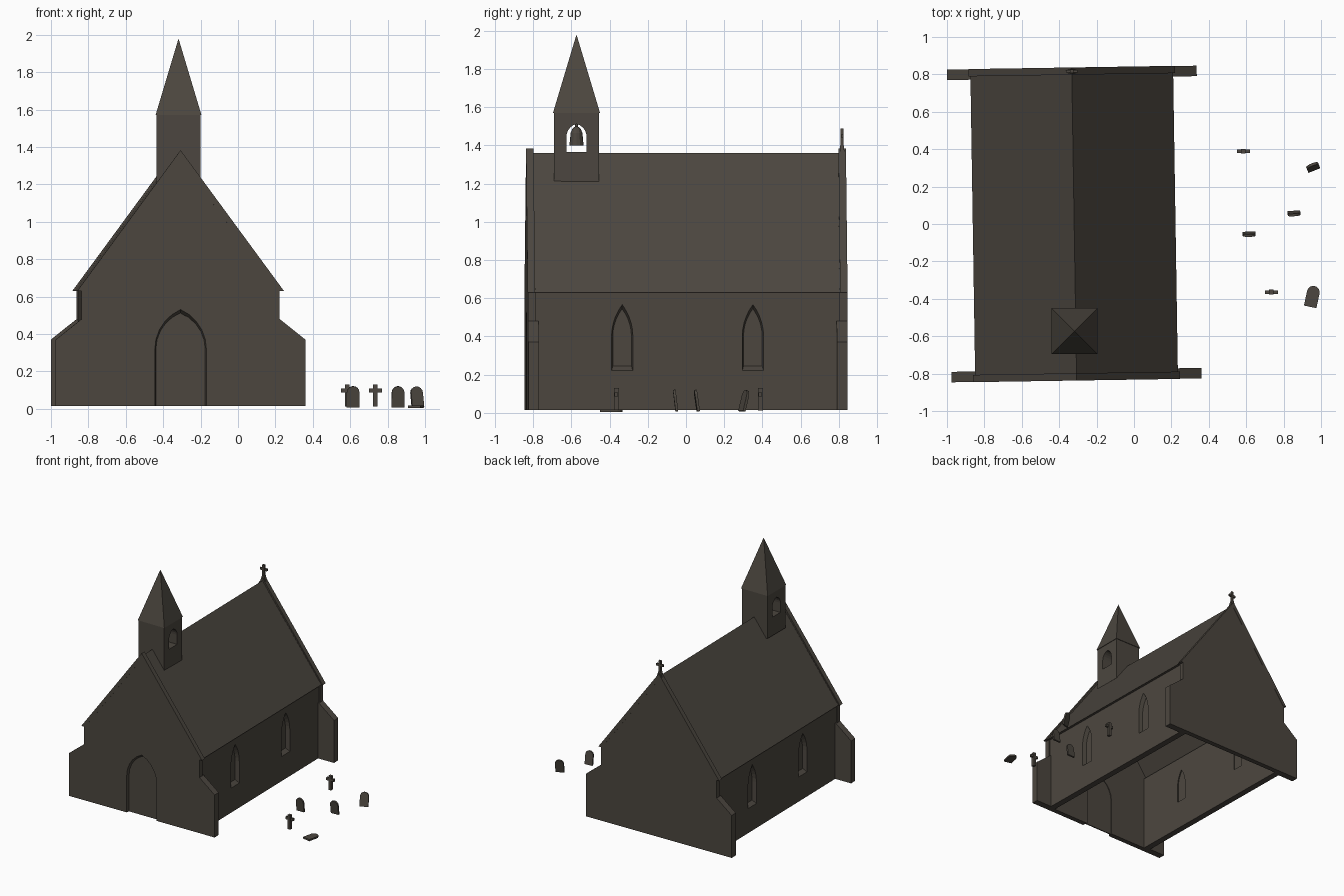
import bpy, bmesh, math
from mathutils import Matrix

if "Cube" in bpy.data.objects:
    bpy.data.objects.remove(bpy.data.objects["Cube"])

stone = bpy.data.materials.new("dark_stone")
stone.diffuse_color = (0.072, 0.062, 0.050, 1)
stone.use_nodes = True
stone.node_tree.nodes["Principled BSDF"].inputs["Base Color"].default_value = stone.diffuse_color


def add(name, bm):
    bmesh.ops.recalc_face_normals(bm, faces=bm.faces[:])
    me = bpy.data.meshes.new(name)
    bm.to_mesh(me)
    bm.free()
    me.materials.append(stone)
    ob = bpy.data.objects.new(name, me)
    bpy.context.collection.objects.link(ob)
    return ob


def prism(name, pts, d0, d1, axis='y', pts2=None):
    """Outline (u, z) swept along an axis; pts2 gives a splayed far end."""
    bm = bmesh.new()
    put = (lambda u, z, d: (u, d, z)) if axis == 'y' else (lambda u, z, d: (d, u, z))
    a = [bm.verts.new(put(u, z, d0)) for u, z in pts]
    b = [bm.verts.new(put(u, z, d1)) for u, z in (pts2 or pts)]
    bm.faces.new(a)
    bm.faces.new(b)
    n = len(a)
    for i in range(n):
        bm.faces.new((a[i], a[(i + 1) % n], b[(i + 1) % n], b[i]))
    return add(name, bm)


def box(u0, u1, z0, z1):
    return [(u0, z0), (u1, z0), (u1, z1), (u0, z1)]


def arch(c, half, z0, spring, apex, n=5):
    """Pointed arch outline; round when the rise equals the half width."""
    r = apex - spring
    R = (half * half + r * r) / (2 * half)
    end = math.atan2(r, R - half)
    right = [(R * math.cos(end * i / n) + half - R, R * math.sin(end * i / n)) for i in range(n + 1)]
    return ([(c - half, z0), (c + half, z0)] + [(c + x, spring + z) for x, z in right]
            + [(c - x, spring + z) for x, z in right[-2::-1]])


def cut(ob, cutter):
    m = ob.modifiers.new("cut", 'BOOLEAN')
    m.operation, m.solver, m.object = 'DIFFERENCE', 'EXACT', cutter
    bpy.context.view_layer.objects.active = ob
    bpy.ops.object.modifier_apply(modifier=m.name)
    bpy.data.objects.remove(cutter)


Z0 = 0.015
church = []

# Gable end walls with buttress shoulders
half = [(0.668, Z0), (0.668, 0.37), (0.53, 0.48), (0.53, 0.65)]
gable = half + [(0, 1.36)] + [(-x, z) for x, z in reversed(half)]
cope = [(-0.553, 0.63), (0, 1.383), (0.553, 0.63), (0.52, 0.63), (0, 1.33), (-0.52, 0.63)]
for label, s in (("front", -1), ("back", 1)):
    wall = prism(label + "_gable_wall", gable, s * 0.836, s * 0.795)
    church.append(wall)
    if s < 0:
        cut(wall, prism("door_cutter", arch(0, 0.138, -0.02, 0.32, 0.532), -0.837, -0.79,
                        pts2=arch(0, 0.126, -0.02, 0.32, 0.495)))
        church.append(prism("door", arch(0, 0.133, Z0, 0.32, 0.515), -0.812, -0.803))
    church.append(prism(label + "_coping", cope, s * 0.837, s * 0.798))
    for side, t in (("left", -1), ("right", 1)):
        pts = [(t * x, z) for x, z in ((0.5, Z0), (0.668, Z0), (0.668, 0.37), (0.53, 0.48), (0.5, 0.48))]
        church.append(prism(f"{label}_{side}_buttress", pts, s * 0.80, s * 0.78))

# Side walls with splayed pointed windows
for side, s in (("left", -1), ("right", 1)):
    wall = prism(side + "_wall", box(s * 0.47, s * 0.522, Z0, 0.65), -0.80, 0.80)
    church.append(wall)
    for i, y in enumerate((-0.342, 0.342)):
        outer = arch(y, 0.056, 0.22, 0.40, 0.567)
        inner = arch(y, 0.044, 0.26, 0.40, 0.53)
        cut(wall, prism("window_cutter", outer, s * 0.523, s * 0.465, 'x', inner))
        church.append(prism(f"{side}_window_{i + 1}", outer, s * 0.488, s * 0.48, 'x'))

# Roof
roof = [(-0.542, 0.63), (0, 1.36), (0.542, 0.63), (0.515, 0.63), (0, 1.325), (-0.515, 0.63)]
church.append(prism("roof", roof, -0.80, 0.80))

# Cross on the back gable
church.append(prism("roof_cross_foot", [(-0.025, 1.35), (0.025, 1.35), (0.009, 1.40), (-0.009, 1.40)], 0.805, 0.828))
church.append(prism("roof_cross_post", box(-0.009, 0.009, 1.38, 1.487), 0.809, 0.825))
church.append(prism("roof_cross_arm", box(-0.032, 0.032, 1.44, 1.458), 0.81, 0.824))

# The nave sits slightly turned on the plot
for ob in church:
    ob.location = (-0.32, 0, 0)
    ob.rotation_euler.z = math.radians(0.9)

# Bell tower, spire and bell
TX, TY = -0.318, -0.573
tower = prism("bell_tower", box(TX - 0.118, TX + 0.118, 1.21, 1.572), TY - 0.118, TY + 0.118)
cut(tower, prism("bell_opening_cutter", arch(TY, 0.053, 1.365, 1.445, 1.512), TX - 0.2, TX + 0.2, 'x'))
bm = bmesh.new()
bmesh.ops.create_cone(bm, cap_ends=True, segments=4, radius1=0.123 * math.sqrt(2), radius2=0, depth=0.41,
                      matrix=Matrix.Translation((TX, TY, 1.775)) @ Matrix.Rotation(math.pi / 4, 4, 'Z'))
add("spire", bm)
bm = bmesh.new()
prof = [(0, 1.40), (0.037, 1.40), (0.034, 1.43), (0.031, 1.465), (0.021, 1.488), (0.008, 1.498), (0.008, 1.515), (0, 1.515)]
vs = [bm.verts.new((r, 0, z)) for r, z in prof]
es = [bm.edges.new(p) for p in zip(vs, vs[1:])]
bmesh.ops.spin(bm, geom=vs + es, axis=(0, 0, 1), cent=(0, 0, 0), angle=2 * math.pi, steps=12)
bmesh.ops.remove_doubles(bm, verts=bm.verts[:], dist=1e-4)
add("bell", bm).location = (TX, TY, 0)

# Grave crosses
for i, (x, y) in enumerate(((0.585, 0.389), (0.735, -0.364))):
    prism(f"grave_cross_post_{i + 1}", box(x - 0.012, x + 0.012, 0.012, 0.13), y - 0.013, y + 0.013)
    prism(f"grave_cross_arm_{i + 1}", box(x - 0.035, x + 0.035, 0.087, 0.108), y - 0.009, y + 0.009)

# Headstones: position, lean, turn (the last one has fallen flat)
stones = ((0.615, -0.048, 0.008, 7, 1), (0.855, 0.064, 0.008, 8, 4),
          (0.962, 0.292, 0.008, -14, 22), (0.942, -0.443, 0.011, -90, -12))
for i, (x, y, z, lean, turn) in enumerate(stones):
    ob = prism(f"headstone_{i + 1}", arch(0, 0.034, 0, 0.08, 0.114, 4), -0.007, 0.007)
    ob.location = (x, y, z)
    ob.rotation_euler = (math.radians(lean), 0, math.radians(turn))
